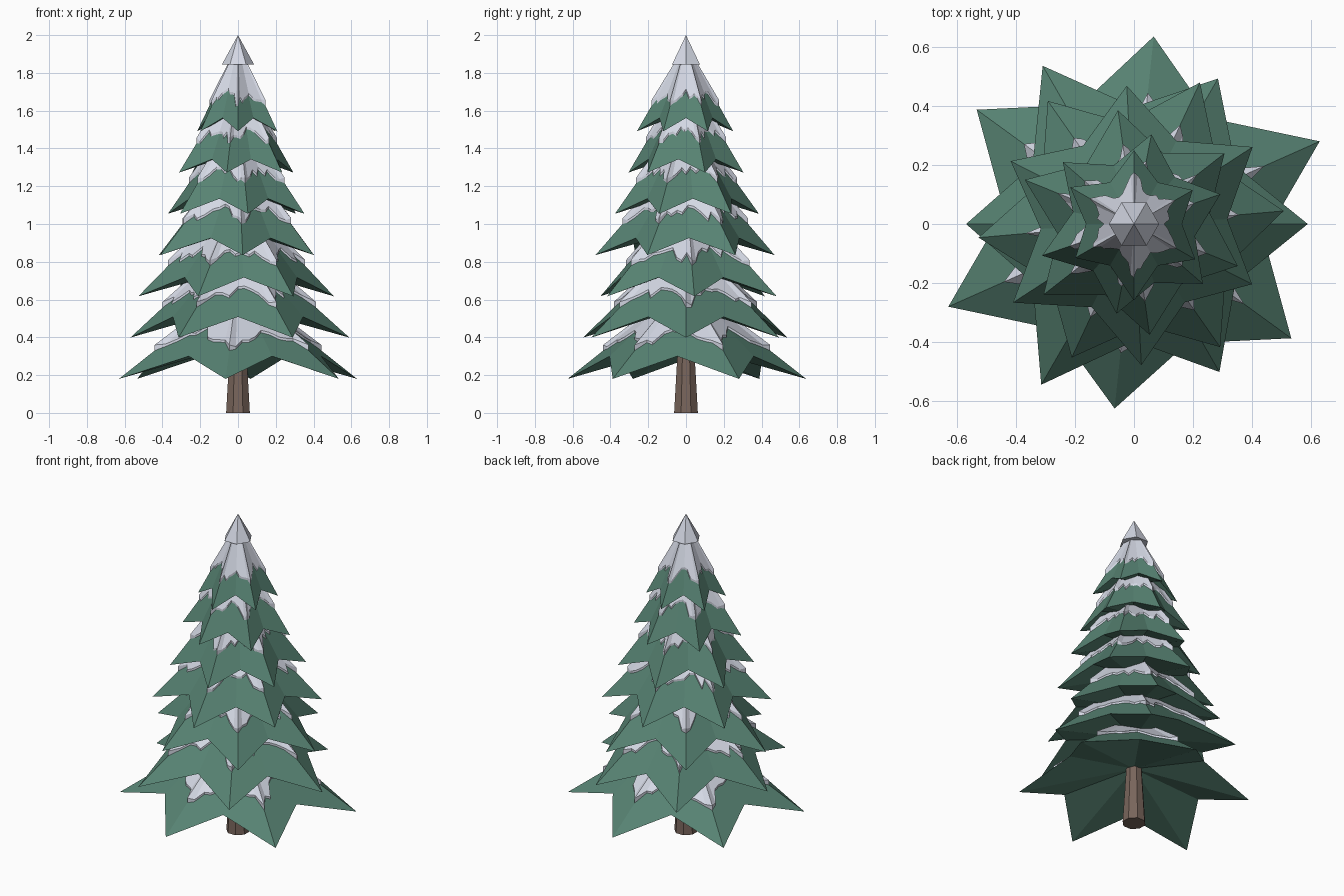
import bpy
import math
import random
from mathutils import Vector

random.seed(4)
cube = bpy.data.objects.get("Cube")
if cube:
    bpy.data.objects.remove(cube, do_unlink=True)

SIDES = 6


def make_material(name, color):
    mat = bpy.data.materials.new(name)
    mat.use_nodes = True
    mat.diffuse_color = (*color, 1)
    shader = mat.node_tree.nodes["Principled BSDF"]
    shader.inputs["Base Color"].default_value = (*color, 1)
    shader.inputs["Roughness"].default_value = 0.9
    return mat


GREEN = make_material("pine green", (0.095, 0.225, 0.17))
SNOW = make_material("snow white", (0.66, 0.69, 0.78))
BARK = make_material("bark brown", (0.19, 0.13, 0.105))


def make_object(name, verts, faces, mat):
    mesh = bpy.data.meshes.new(name)
    mesh.from_pydata(verts, [], faces)
    mesh.materials.append(mat)
    obj = bpy.data.objects.new(name, mesh)
    bpy.context.collection.objects.link(obj)
    return obj


def polar(radius, degrees, z):
    a = math.radians(degrees)
    return Vector((radius * math.cos(a), radius * math.sin(a), z))


def star_rim(start, radii, tip_z, valley_ratio, valley_rise):
    """Alternating drooping tips and raised valleys."""
    mean = sum(radii) / SIDES
    step = 360 / SIDES
    rim = []
    for i, r in enumerate(radii):
        rim.append(polar(r, start + i * step, tip_z))
        rim.append(polar(mean * valley_ratio, start + (i + 0.5) * step, tip_z + valley_rise))
    return rim


def branch_tier(name, rim, apex, hollow):
    """Star-shaped cone with a hollowed underside."""
    n = len(rim)
    faces = []
    for i in range(n):
        j = (i + 1) % n
        faces += [(n, i, j), (n + 1, j, i)]
    make_object(name, rim + [apex, hollow], faces, GREEN)


def snow_layer(name, rim, apex, reach):
    """Ragged snow shell lying on the upper part of a tier."""
    edge, foot = [], []
    cuts = 5
    for i, corner in enumerate(rim):
        following = rim[(i + 1) % len(rim)]
        for k in range(cuts):
            on_ridge = k == 0 and i % 2 == 0
            wobble = 0.03 if on_ridge else random.uniform(-0.06, 0.06)
            point = apex.lerp(corner.lerp(following, k / cuts), reach + wobble)
            edge.append(point + Vector((0, 0, 0.03 if on_ridge else 0.013)))
            foot.append(point - Vector((0, 0, 0.003)))
    n = len(edge)
    faces = []
    for i in range(n):
        j = (i + 1) % n
        faces += [(2 * n, i, j), (i, n + i, n + j, j)]
    top = apex + Vector((0, 0, 0.013))
    make_object(name, edge + foot + [top], faces, SNOW)


# Trunk: tapered octagonal post
bpy.ops.mesh.primitive_cone_add(vertices=8, radius1=0.068, radius2=0.04, depth=0.46,
                                location=(0, 0, 0.23), rotation=(0, 0, math.pi / 8))
trunk = bpy.context.object
trunk.name = "trunk"
trunk.data.materials.append(BARK)

# Branch tiers: first tip angle, tip radii, cone height, valley rise
tiers = [
    (24, (0.69, 0.64, 0.66, 0.69, 0.63, 0.66), 0.50, 0.12),
    (0, (0.59, 0.57, 0.62, 0.57, 0.63, 0.58), 0.53, 0.11),
    (5, (0.51, 0.53, 0.51, 0.53, 0.50, 0.51), 0.54, 0.10),
    (33, (0.48, 0.47, 0.47, 0.49, 0.48, 0.45), 0.55, 0.09),
    (38, (0.39, 0.39, 0.40, 0.39, 0.38, 0.38), 0.54, 0.08),
    (19, (0.31, 0.31, 0.32, 0.33, 0.31, 0.31), 0.52, 0.07),
    (30, (0.23, 0.25, 0.25, 0.23, 0.26, 0.24), 0.45, 0.07),
]
for level, (start, radii, height, rise) in enumerate(tiers):
    tip_z = 0.18 + 0.2185 * level
    rim = star_rim(start, radii, tip_z, 0.67, rise)
    apex = Vector((0, 0, tip_z + height))
    hollow = Vector((0, 0, tip_z + rise * 1.5))
    branch_tier(f"branch_tier_{level + 1}", rim, apex, hollow)
    snow_layer(f"snow_layer_{level + 1}", rim, apex, 0.67)

# Snowy top: small hexagonal cone
bpy.ops.mesh.primitive_cone_add(vertices=SIDES, radius1=0.085, radius2=0, depth=0.155,
                                location=(0, 0, 1.9225), rotation=(0, 0, math.pi / 2))
cap = bpy.context.object
cap.name = "snow_cap"
cap.data.materials.append(SNOW)
# Blender starts cones on +y, so the quarter turn puts a corner on x
